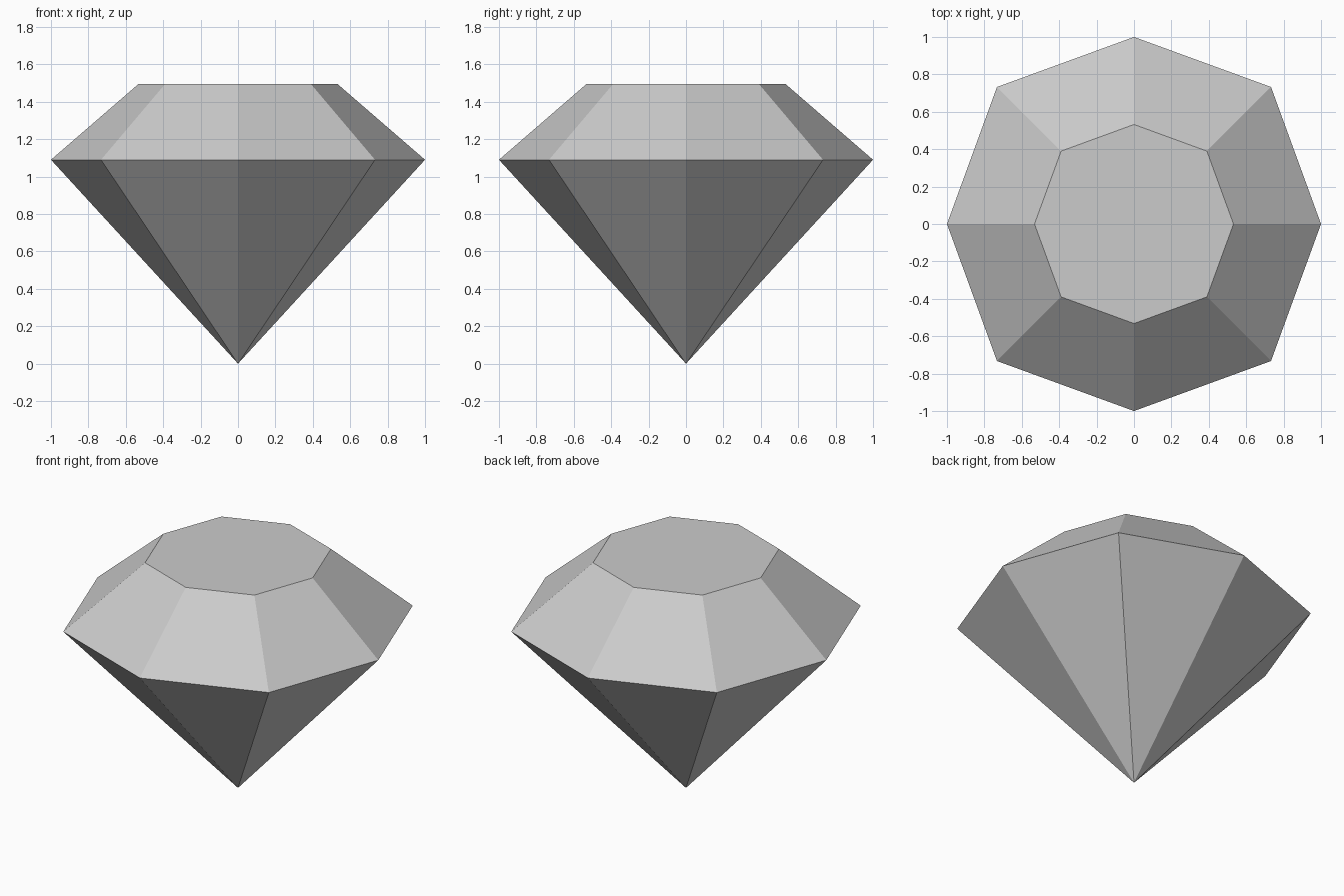
import bpy
import bmesh
from math import cos, sin, pi

cube = bpy.data.objects.get("Cube")
if cube:
    bpy.data.objects.remove(cube, do_unlink=True)

SIDES = 8
GIRDLE_Z, TABLE_Z = 1.09, 1.495
TABLE_SCALE = 0.532
DIAGONAL_RADIUS = 1.036  # alternate corners sit slightly further out

# Single stone colour
grey = bpy.data.materials.new("stone grey")
grey.use_nodes = True
colour = (0.6, 0.6, 0.6, 1)
grey.diffuse_color = colour
grey.node_tree.nodes["Principled BSDF"].inputs["Base Color"].default_value = colour


def ring(bm, scale, z):
    """Eight corners with alternating radius."""
    corners = []
    for i in range(SIDES):
        r = scale * (DIAGONAL_RADIUS if i % 2 else 1)
        a = 2 * pi * i / SIDES
        corners.append(bm.verts.new((r * cos(a), r * sin(a), z)))
    return corners


bm = bmesh.new()
tip = bm.verts.new((0, 0, 0))
girdle = ring(bm, 1, GIRDLE_Z)
table = ring(bm, TABLE_SCALE, TABLE_Z)

# Flat table, crown facets and pavilion facets
bm.faces.new(table)
for i in range(SIDES):
    j = (i + 1) % SIDES
    bm.faces.new((girdle[i], girdle[j], table[j], table[i]))
    bm.faces.new((tip, girdle[j], girdle[i]))
bmesh.ops.recalc_face_normals(bm, faces=bm.faces)

mesh = bpy.data.meshes.new("cut_gemstone")
bm.to_mesh(mesh)
bm.free()
mesh.materials.append(grey)
gem = bpy.data.objects.new("cut_gemstone", mesh)
bpy.context.collection.objects.link(gem)
